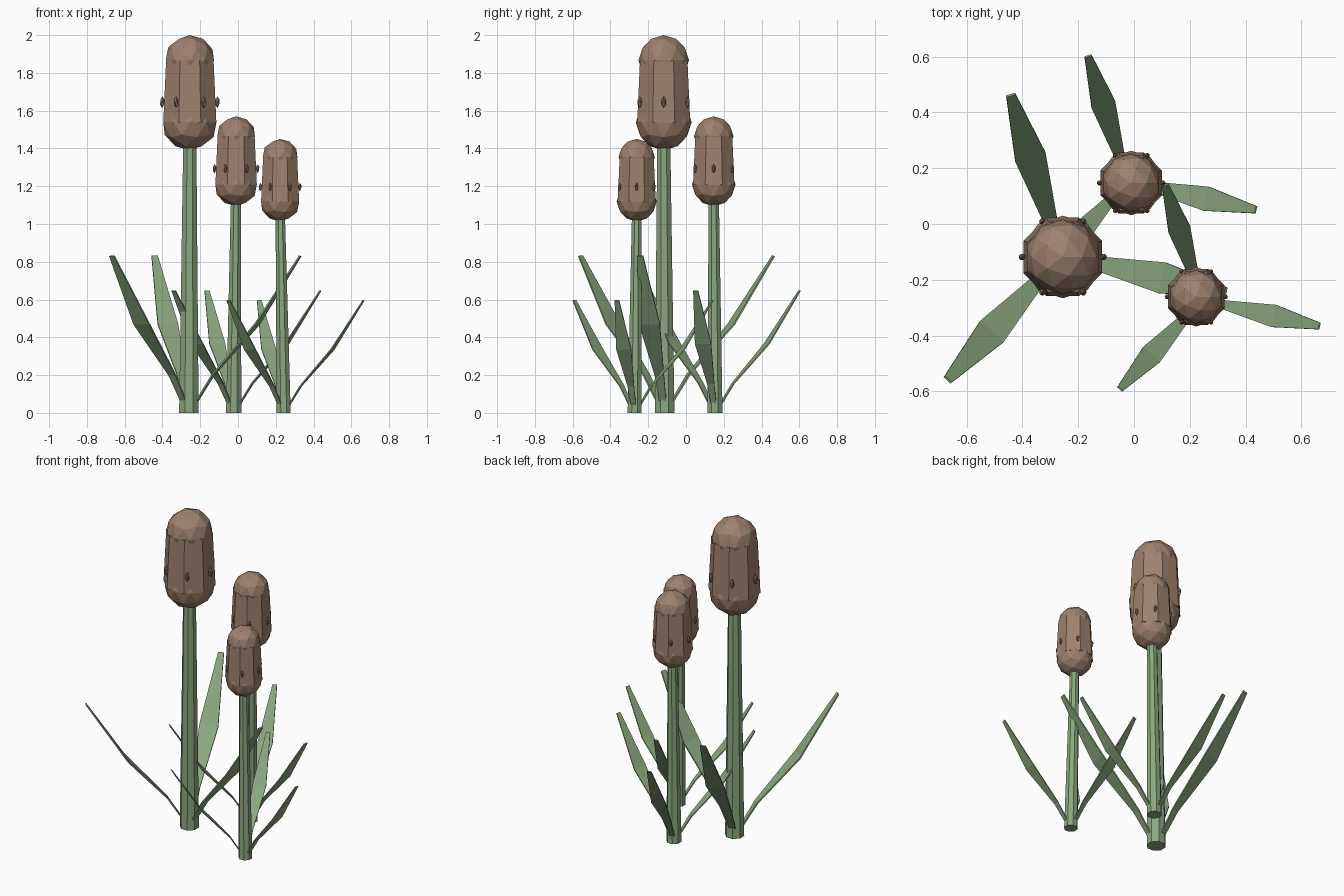
import bpy, bmesh, math
from mathutils import Vector, Matrix

if "Cube" in bpy.data.objects:
    bpy.data.objects.remove(bpy.data.objects["Cube"])


def material(name, rgb):
    m = bpy.data.materials.new(name)
    m.diffuse_color = (*rgb, 1)
    m.use_nodes = True
    m.node_tree.nodes["Principled BSDF"].inputs["Base Color"].default_value = m.diffuse_color
    return m


GREEN = material("reed_green", (0.262, 0.392, 0.216))
BROWN = material("seed_head_brown", (0.342, 0.219, 0.156))
DARK = material("seed_brown", (0.26, 0.16, 0.115))


def finish(bm, name, mat):
    bmesh.ops.recalc_face_normals(bm, faces=bm.faces[:])
    me = bpy.data.meshes.new(name)
    bm.to_mesh(me)
    bm.free()
    me.materials.append(mat)
    ob = bpy.data.objects.new(name, me)
    bpy.context.collection.objects.link(ob)
    return ob


def tapered(name, mat, p0, r0, p1, r1, sides=8):
    """Straight tapered prism between two points, with level end caps."""
    bm = bmesh.new()
    rings = []
    for p, r in ((p0, r0), (p1, r1)):
        ring = []
        for i in range(sides):
            a = 2 * math.pi * (i + 0.5) / sides
            ring.append(bm.verts.new((p[0] + r * math.cos(a), p[1] + r * math.sin(a), p[2])))
        rings.append(ring)
    for i in range(sides):
        j = (i + 1) % sides
        bm.faces.new((rings[0][i], rings[0][j], rings[1][j], rings[1][i]))
    bm.faces.new(rings[0][::-1])
    bm.faces.new(rings[1])
    return finish(bm, name, mat)


def ball(name, mat, centre, radius, subdivisions=2, stretch=1.0):
    bm = bmesh.new()
    bmesh.ops.create_icosphere(
        bm, subdivisions=subdivisions, radius=radius,
        matrix=Matrix.Translation(centre) @ Matrix.Diagonal((1, 1, stretch, 1)))
    return finish(bm, name, mat)


# Blade sections: distance from stem, height, width
BLADE = [(0.03, 0.04, 0.035), (0.13, 0.20, 0.05), (0.37, 0.47, 0.113), (0.603, 0.83, 0.034)]


def leaf(name, base, angle, s):
    out = Vector((math.cos(angle), math.sin(angle), 0))
    side = Vector((-out.y, out.x, 0))
    bm = bmesh.new()
    rows = []
    for r, z, w in BLADE:
        c = Vector((base[0], base[1], z * s)) + out * r * s
        rows.append([bm.verts.new(c + side * w * s * k) for k in (-0.5, 0.5)])
    for a, b in zip(rows, rows[1:]):
        bm.faces.new((a[0], a[1], b[1], b[0]))
    ob = finish(bm, name, GREEN)
    mod = ob.modifiers.new("thickness", "SOLIDIFY")
    mod.thickness = 0.008 * s
    mod.offset = 0


# Plants: stem foot, head centre, head bottom height, scale
PLANTS = [
    ("tall", (-0.260, -0.113), (-0.255, -0.118), 1.390, 1.0),
    ("middle", (-0.023, 0.153), (-0.010, 0.147), 1.094, 0.78),
    ("short", (0.242, -0.272), (0.223, -0.261), 1.013, 0.717),
]

for label, foot, top, z0, s in PLANTS:
    # Stem
    tapered(label + "_stem", GREEN, (*foot, 0), 0.056 * s, (*top, z0 + 0.1 * s), 0.037 * s)

    # Seed head: faceted body between two rounded caps
    z_low, z_high = z0 + 0.148 * s, z0 + 0.476 * s
    ball(label + "_head_bottom", BROWN, (*top, z_low), 0.148 * s)
    ball(label + "_head_top", BROWN, (*top, z_high), 0.134 * s)
    tapered(label + "_head_body", BROWN, (*top, z_low), 0.152 * s, (*top, z_high), 0.136 * s)

    # Ring of small seeds
    for i in range(6):
        a = math.radians(60 * i)
        c = (top[0] + 0.146 * s * math.cos(a), top[1] + 0.146 * s * math.sin(a), z0 + 0.255 * s)
        ball(f"{label}_seed_{i + 1}", DARK, c, 0.013 * s, 1, 2.4)

    # Three leaves
    for i in range(3):
        leaf(f"{label}_leaf_{i + 1}", foot, math.radians(107.5 + 120 * i), s)
